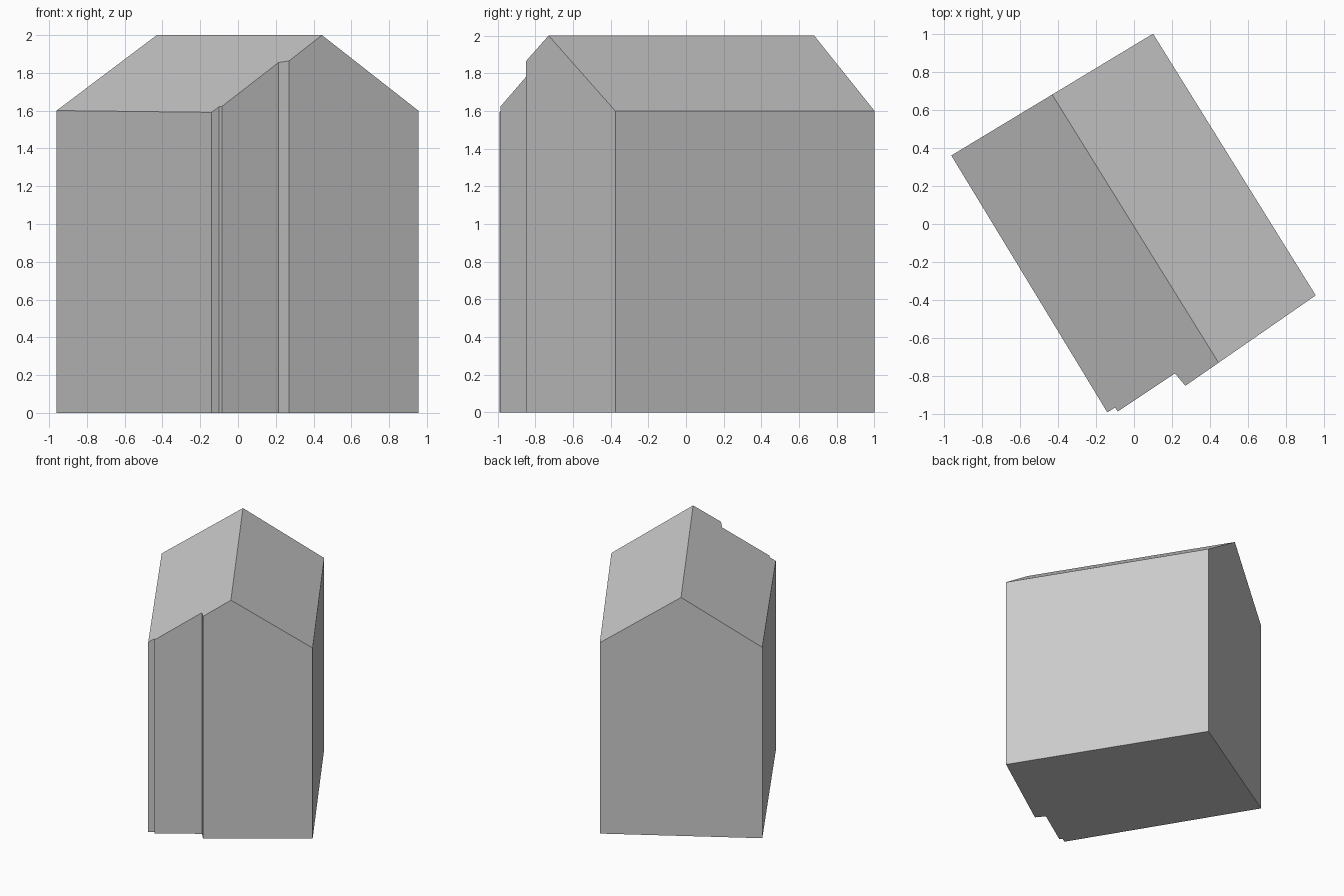
import bpy, bmesh
from mathutils import Vector

cube = bpy.data.objects.get("Cube")
if cube:
    bpy.data.objects.remove(cube)

# Plain grey for the whole building
grey = bpy.data.materials.new("plain grey")
grey.use_nodes = True
colour = (0.6, 0.6, 0.6, 1)
grey.diffuse_color = colour
grey.node_tree.nodes["Principled BSDF"].inputs["Base Color"].default_value = colour

# Ground plan, anticlockwise, with the stepped front gable wall
plan = [(-0.96, 0.36), (-0.14, -0.99), (-0.1, -0.965), (-0.085, -0.985),
        (0.215, -0.785), (0.27, -0.85), (0.955, -0.375), (0.1, 1.0)]
ridge_start, ridge_end = Vector((0.445, -0.73, 0)), Vector((-0.43, 0.68, 0))
RIDGE_HEIGHT, ROOF_SLOPE = 2.0, 0.645
across = (ridge_end - ridge_start).cross(Vector((0, 0, 1))).normalized()

# Floor raised into walls
bm = bmesh.new()
floor = bm.faces.new([bm.verts.new((x, y, 0)) for x, y in plan])
raised = bmesh.ops.extrude_face_region(bm, geom=[floor], use_keep_orig=True)["geom"]
top = next(g for g in raised if isinstance(g, bmesh.types.BMFace))
bmesh.ops.translate(bm, vec=(0, 0, 1), verts=top.verts)

# Gable roof: split along the ridge, then fall away evenly on both sides
bmesh.ops.bisect_plane(bm, geom=[top, *top.edges, *top.verts],
                       plane_co=ridge_start, plane_no=across)
for v in bm.verts:
    if v.co.z > 0.5:
        v.co.z = RIDGE_HEIGHT - ROOF_SLOPE * abs((v.co - ridge_start).dot(across))
bmesh.ops.recalc_face_normals(bm, faces=bm.faces)

mesh = bpy.data.meshes.new("gabled_building")
bm.to_mesh(mesh)
bm.free()
mesh.materials.append(grey)
building = bpy.data.objects.new("gabled_building", mesh)
bpy.context.collection.objects.link(building)
